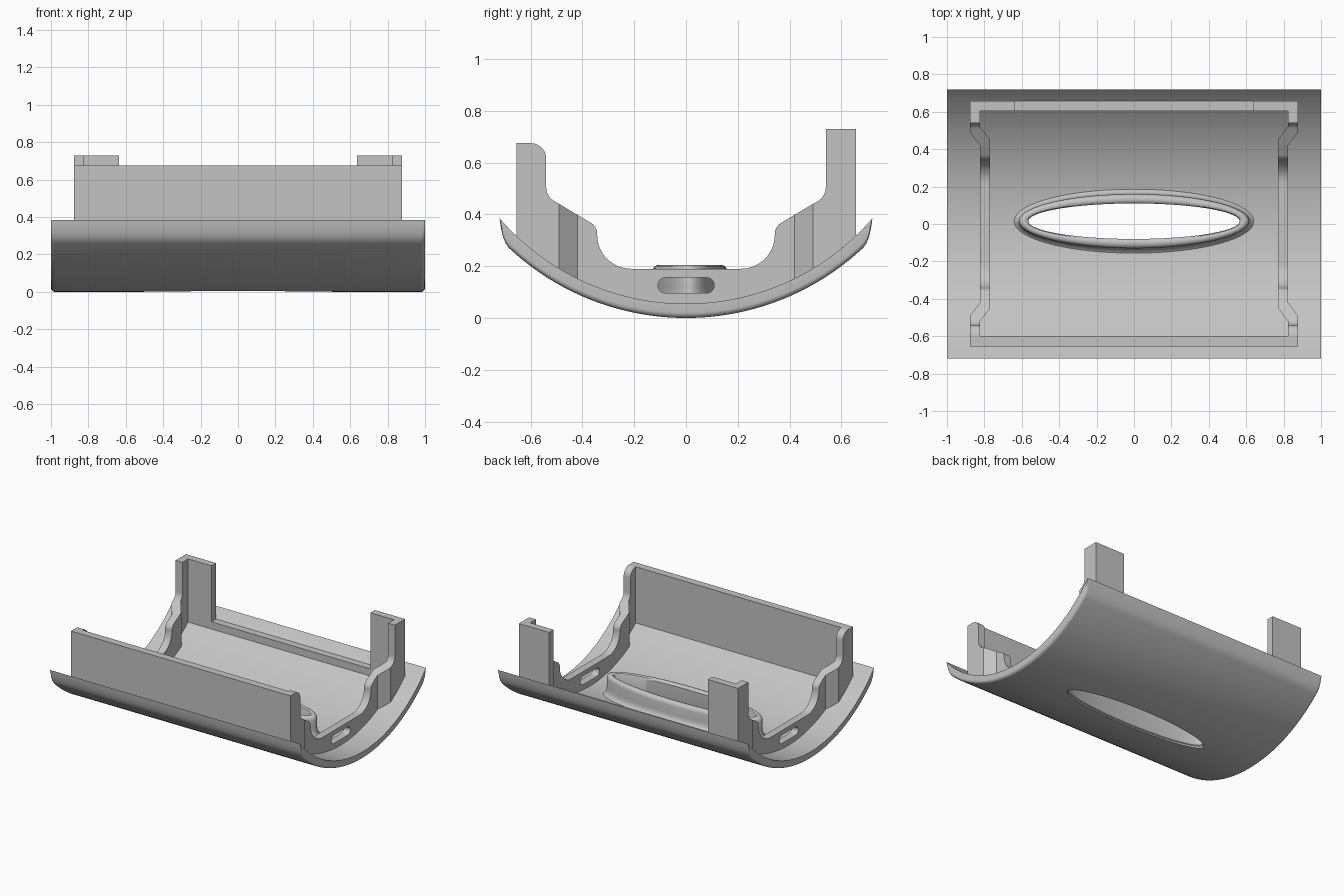
import bpy, bmesh, math
from mathutils import Vector

if "Cube" in bpy.data.objects:
    bpy.data.objects.remove(bpy.data.objects["Cube"])

grey = bpy.data.materials.new("plain_grey")
grey.diffuse_color = (0.55, 0.55, 0.55, 1)
grey.use_nodes = True
grey.node_tree.nodes["Principled BSDF"].inputs["Base Color"].default_value = grey.diffuse_color


def floor_z(y):
    """Height of the inner trough surface."""
    return 0.055 + 0.95 - math.sqrt(0.95 ** 2 - y * y)


def finish(name, bm):
    bmesh.ops.recalc_face_normals(bm, faces=bm.faces)
    me = bpy.data.meshes.new(name)
    bm.to_mesh(me)
    bm.free()
    me.materials.append(grey)
    ob = bpy.data.objects.new(name, me)
    bpy.context.collection.objects.link(ob)
    return ob


def activate(ob):
    bpy.ops.object.select_all(action='DESELECT')
    ob.select_set(True)
    bpy.context.view_layer.objects.active = ob


def smooth(ob):
    activate(ob)
    bpy.ops.object.shade_smooth_by_angle(angle=math.radians(32))


def loft(name, rings, closed=False):
    """Skin rings of points; close it end to end or cap both ends."""
    bm = bmesh.new()
    vs = [[bm.verts.new(p) for p in r] for r in rings]
    n = len(vs[0])
    for k in range(len(vs) if closed else len(vs) - 1):
        a, b = vs[k], vs[(k + 1) % len(vs)]
        for i in range(n):
            j = (i + 1) % n
            bm.faces.new((a[i], a[j], b[j], b[i]))
    if not closed:
        bm.faces.new(vs[0])
        bm.faces.new(vs[-1])
    return finish(name, bm)


def box(name, x0, x1, y0, y1, z0, z1):
    c = [(x0, y0), (x1, y0), (x1, y1), (x0, y1)]
    return loft(name, [[(x, y, z) for x, y in c] for z in (z0, z1)])


def cut(ob, cutter):
    m = ob.modifiers.new("cut", 'BOOLEAN')
    m.object, m.operation, m.solver = cutter, 'DIFFERENCE', 'EXACT'
    activate(ob)
    bpy.ops.object.modifier_apply(modifier=m.name)
    bpy.data.objects.remove(cutter)


def rounded(points):
    """Polyline of (y, z, radius) with true arc fillets."""
    out = []
    for i, (y, z, r) in enumerate(points):
        p = Vector((y, z))
        if r == 0:
            out.append((y, z))
            continue
        u = (Vector(points[i - 1][:2]) - p).normalized()
        v = (Vector(points[i + 1][:2]) - p).normalized()
        half = u.angle(v) / 2
        c = p + (u + v).normalized() * (r / math.sin(half))
        d = r / math.tan(half)
        a, b = p + u * d - c, p + v * d - c
        steps = max(3, round((math.pi - 2 * half) / 0.18))
        for k in range(steps + 1):
            t = k / steps
            out.append(tuple(c + (a * (1 - t) + b * t).normalized() * r))
    return out


def ellipse(offset, z, n=96):
    """Ring around the oval opening; z is a function of y."""
    pts = []
    for i in range(n):
        a = 2 * math.pi * i / n
        y = 0.015 + (0.095 + offset) * math.sin(a)
        pts.append(((0.565 + offset) * math.cos(a), y, z(y)))
    return pts


# Curved trough: lens-like section with upturned lips and softened ends
half = [(y, 1 - math.sqrt(1 - y * y)) for y in [0.67 * i / 20 for i in range(21)]]
half += [(0.684, 0.270), (0.697, 0.289), (0.707, 0.313), (0.714, 0.343), (0.7185, 0.372)]
outer = [(-y, z) for y, z in reversed(half[1:])] + half
inner = [(y / 0.7185 * 0.72, floor_z(y / 0.7185 * 0.72)) for y, z in outer]


def section(x, d):
    pts = []
    for o, i in zip(outer, inner):
        o, i = Vector(o), Vector(i)
        q = o.lerp(i, min(d / (i - o).length, 0.6))
        pts.append((x, q.x, q.y))
    return pts + [(x, y, z) for y, z in reversed(inner)]


R = 0.022
ends = [(1 - R + R * math.sin(a), R * (1 - math.cos(a)))
        for a in [math.pi / 2 * k / 5 for k in range(6)]]
rings = [section(-x, d) for x, d in reversed(ends)] + [section(x, d) for x, d in ends]
trough = loft("trough", rings)
cut(trough, loft("oval_cutter", [ellipse(0.012, lambda y, z=z: z) for z in (-0.2, 0.4)]))
smooth(trough)

# Raised oval rim around the opening
rim = [ellipse(o, lambda y, h=h: floor_z(y) + h)
       for o, h in [(0.04, -0.03), (0.085, -0.006), (0.07, 0.004), (0.058, 0.017), (0.052, 0.035)]]
rim += [ellipse(o, lambda y, z=z: z)
        for o, z in [(0.05, 0.12), (0.05, 0.178), (0.047, 0.191), (0.04, 0.2), (0.028, 0.205),
                     (0.016, 0.205), (0.006, 0.201), (0, 0.193), (0, 0.03), (0.004, 0.018), (0.014, 0.012)]]
smooth(loft("oval_rim", rim, closed=True))

# Side ribs: stepped saddle profile, kicked outward near front and back
saddle = rounded([
    (-0.60, 0.675, 0), (-0.54, 0.675, 0.059), (-0.54, 0.47, 0.06), (-0.343, 0.353, 0.05),
    (-0.343, 0.19, 0.13), (0.343, 0.19, 0.13), (0.343, 0.353, 0.05), (0.54, 0.47, 0.06),
    (0.54, 0.73, 0), (0.605, 0.73, 0)])
base = [0.605 - 1.205 * i / 30 for i in range(31)]
saddle += [(y, floor_z(y) - 0.02) for y in base]


def kick(y, start):
    return 0.054 * min(1, max(0, (abs(y) - start) / 0.07))


for side, label in ((1, "right"), (-1, "left")):
    rib = loft(label + "_rib", [[(x, y, z) for y, z in saddle] for x in (0.769, 0.823)])
    bm = bmesh.new()
    bm.from_mesh(rib.data)
    for y in (0.42, 0.45, 0.49, 0.52):
        for s in (1, -1):
            bmesh.ops.bisect_plane(bm, geom=bm.verts[:] + bm.edges[:] + bm.faces[:],
                                   plane_co=(0, s * y, 0), plane_no=(0, 1, 0))
    for v in bm.verts:
        v.co.x += kick(v.co.y, 0.42 if v.co.x > 0.8 else 0.45)
        v.co.x *= side
    bmesh.ops.recalc_face_normals(bm, faces=bm.faces)
    bm.to_mesh(rib.data)
    bm.free()
    # Long rounded slot through the rib
    slot = [(s * (0.079 + 0.03 * math.cos(a)), 0.126 + s * 0.03 * math.sin(a))
            for s in (1, -1) for a in [math.pi * (k / 12 - 0.5) for k in range(13)]]
    cut(rib, loft("slot_cutter", [[(side * x, y, z) for y, z in slot] for x in (0.7, 0.9)]))
    smooth(rib)

    # Tall tab at the back corner
    x0, x1 = sorted((side * 0.635, side * 0.877))
    box(label + "_back_tab", x0, x1, 0.605, 0.657, 0.255, 0.73)

# Front wall and the low ledge between the back tabs
box("front_wall", -0.877, 0.877, -0.655, -0.60, 0.255, 0.675)
box("back_ledge", -0.635, 0.635, 0.605, 0.657, 0.255, 0.325)
